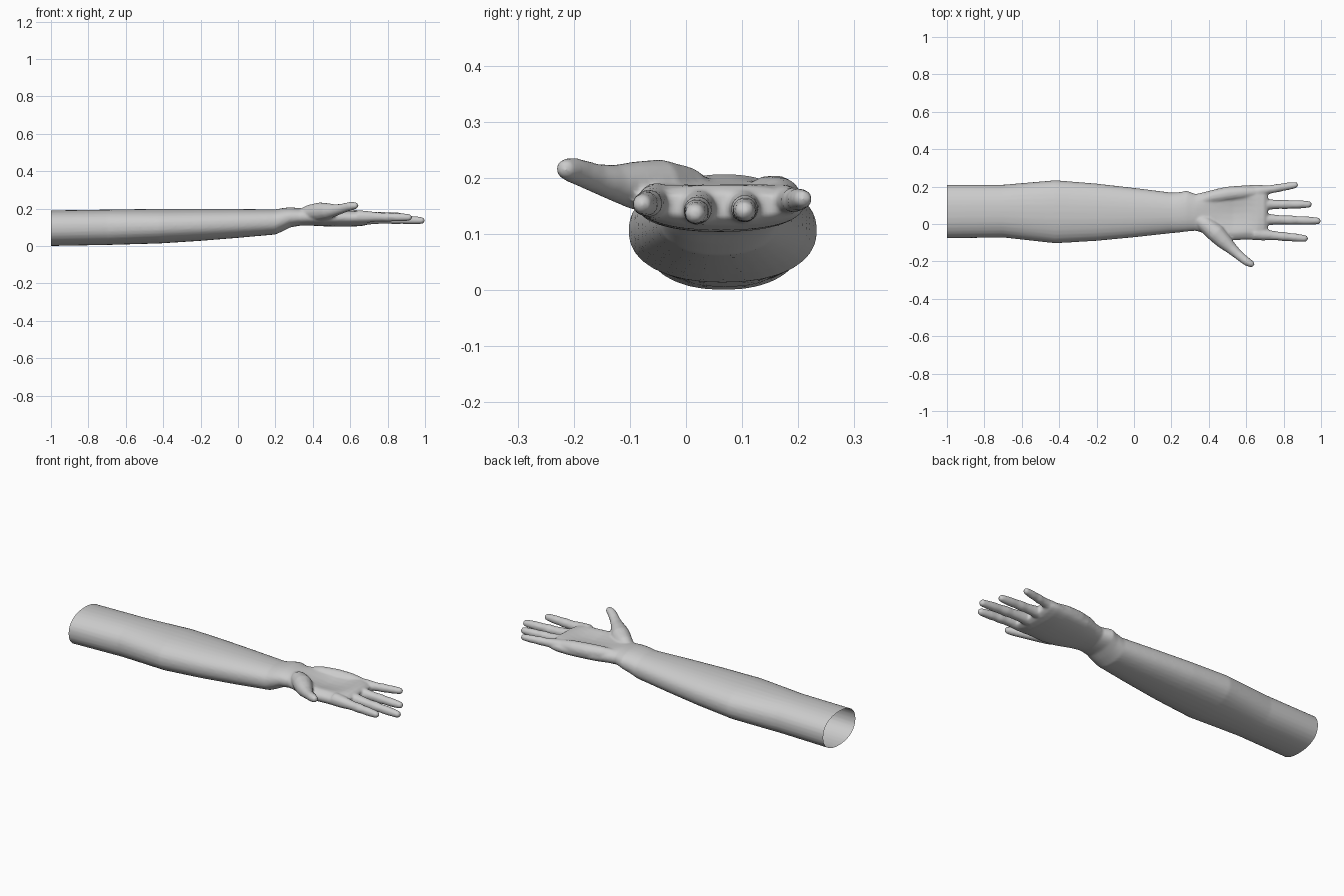
import bpy, bmesh, math
from mathutils import Vector

if "Cube" in bpy.data.objects:
    bpy.data.objects.remove(bpy.data.objects["Cube"])


def skin_rings(bm, rings):
    """Bridge closed rings of points and cap both ends."""
    vr = [[bm.verts.new(p) for p in r] for r in rings]
    n = len(vr[0])
    for a, b in zip(vr, vr[1:]):
        for i in range(n):
            j = (i + 1) % n
            bm.faces.new((a[i], a[j], b[j], b[i]))
    bm.faces.new(vr[0][::-1])
    bm.faces.new(vr[-1])


def limb_ring(x, y0, y1, z0, z1, dish=0.0, n=32, power=2.25):
    """Superellipse across x; dish hollows the upper (palm) side."""
    pts = []
    for i in range(n):
        t = 2 * math.pi * i / n
        c, s = math.cos(t), math.sin(t)
        u = math.copysign(abs(c) ** (2 / power), c)
        v = math.copysign(abs(s) ** (2 / power), s)
        z = (z0 + z1) / 2 + v * (z1 - z0) / 2
        if s > 0:
            z -= dish * max(0, 1 - (u / 0.7) ** 2)
        pts.append((x, (y0 + y1) / 2 + u * (y1 - y0) / 2, z))
    return pts


def tube(bm, path, n=14):
    """Round tube through (x, y, z, radius) stations with a domed tip."""
    c = [Vector(p[:3]) for p in path]
    r = [p[3] for p in path]
    d = (c[-1] - c[-2]).normalized()
    tip, tr = c[-1].copy(), r[-1]
    for a in (30, 55, 75):
        c.append(tip + d * tr * math.sin(math.radians(a)))
        r.append(tr * math.cos(math.radians(a)))
    rings = []
    for k in range(len(c)):
        t = (c[min(k + 1, len(c) - 1)] - c[max(k - 1, 0)]).normalized()
        side = t.cross(Vector((0, 0, 1))).normalized()
        up = side.cross(t)
        rings.append([c[k] + r[k] * (side * math.cos(2 * math.pi * i / n)
                      + up * math.sin(2 * math.pi * i / n)) for i in range(n)])
    skin_rings(bm, rings)


bm = bmesh.new()

# Forearm, wrist and palm: x, y range, z range, palm hollow
sections = [
    (-1.04, -.077, .210, .000, .190, 0),
    (-.70, -.072, .210, .006, .195, 0),
    (-.42, -.103, .234, .014, .199, 0),
    (-.20, -.090, .216, .028, .199, 0),
    (.00, -.071, .193, .044, .198, 0),
    (.20, -.049, .168, .062, .196, 0),
    (.245, -.045, .170, .082, .204, 0),
    (.28, -.040, .178, .100, .207, 0),
    (.33, -.036, .160, .109, .203, 0),
    (.38, -.052, .172, .110, .203, .008),
    (.45, -.078, .190, .106, .203, .018),
    (.53, -.088, .200, .104, .201, .026),
    (.60, -.083, .207, .104, .199, .022),
    (.66, -.086, .211, .107, .198, .010),
    (.695, -.082, .208, .115, .188, 0),
    (.715, -.072, .198, .128, .174, 0),
]
skin_rings(bm, [limb_ring(*s) for s in sections])

# Four fingers: base point, end point, thickness
fingers = [
    ((.64, -.052, .157), (.930, -.079, .153), .0235),
    ((.64, .026, .150), (.998, .016, .136), .0240),
    ((.64, .104, .150), (.950, .105, .141), .0235),
    ((.64, .170, .158), (.877, .211, .163), .0215),
]
profile = [(0, 1.5), (.2, 1.32), (.34, 1.1), (.46, 1.0), (.56, 1.07), (.66, .93),
           (.76, .96), (.86, .88), (.95, .78)]
for base, end, rad in fingers:
    a, b = Vector(base), Vector(end)
    tip = b - (b - a).normalized() * rad * .75
    tube(bm, [(*a.lerp(tip, t / .95), rad * k) for t, k in profile])

# Thumb with the fleshy mound at its root
tube(bm, [(.33, .035, .165, .030), (.38, .000, .176, .044), (.44, -.050, .184, .050),
          (.48, -.092, .187, .043), (.52, -.130, .192, .032), (.555, -.162, .200, .026),
          (.585, -.187, .209, .024), (.605, -.202, .214, .023), (.625, -.213, .216, .019)])

# Heel of the palm on the little-finger side
tube(bm, [(.36, .125, .168, .026), (.42, .145, .168, .036), (.50, .160, .165, .040),
          (.58, .168, .163, .038), (.64, .170, .160, .032)])

bmesh.ops.recalc_face_normals(bm, faces=bm.faces)
mesh = bpy.data.meshes.new("arm_parts")
bm.to_mesh(mesh)
bm.free()
arm = bpy.data.objects.new("forearm_and_hand", mesh)
bpy.context.collection.objects.link(arm)

# Fuse the parts into one skin and soften the joins
rem = arm.modifiers.new("fuse", 'REMESH')
rem.mode = 'VOXEL'
rem.voxel_size = 0.0065
soft = arm.modifiers.new("soften", 'SMOOTH')
soft.factor = 0.5
soft.iterations = 4
fused = bpy.data.meshes.new_from_object(
    arm.evaluated_get(bpy.context.evaluated_depsgraph_get()))
arm.modifiers.clear()

# Open, hollow cut at the elbow end
bm = bmesh.new()
bm.from_mesh(fused)
bmesh.ops.bisect_plane(bm, geom=bm.verts[:] + bm.edges[:] + bm.faces[:],
                       plane_co=(-1, 0, 0), plane_no=(-1, 0, 0), clear_outer=True)
for f in bm.faces:
    f.smooth = True
bm.to_mesh(fused)
bm.free()
arm.data = fused
